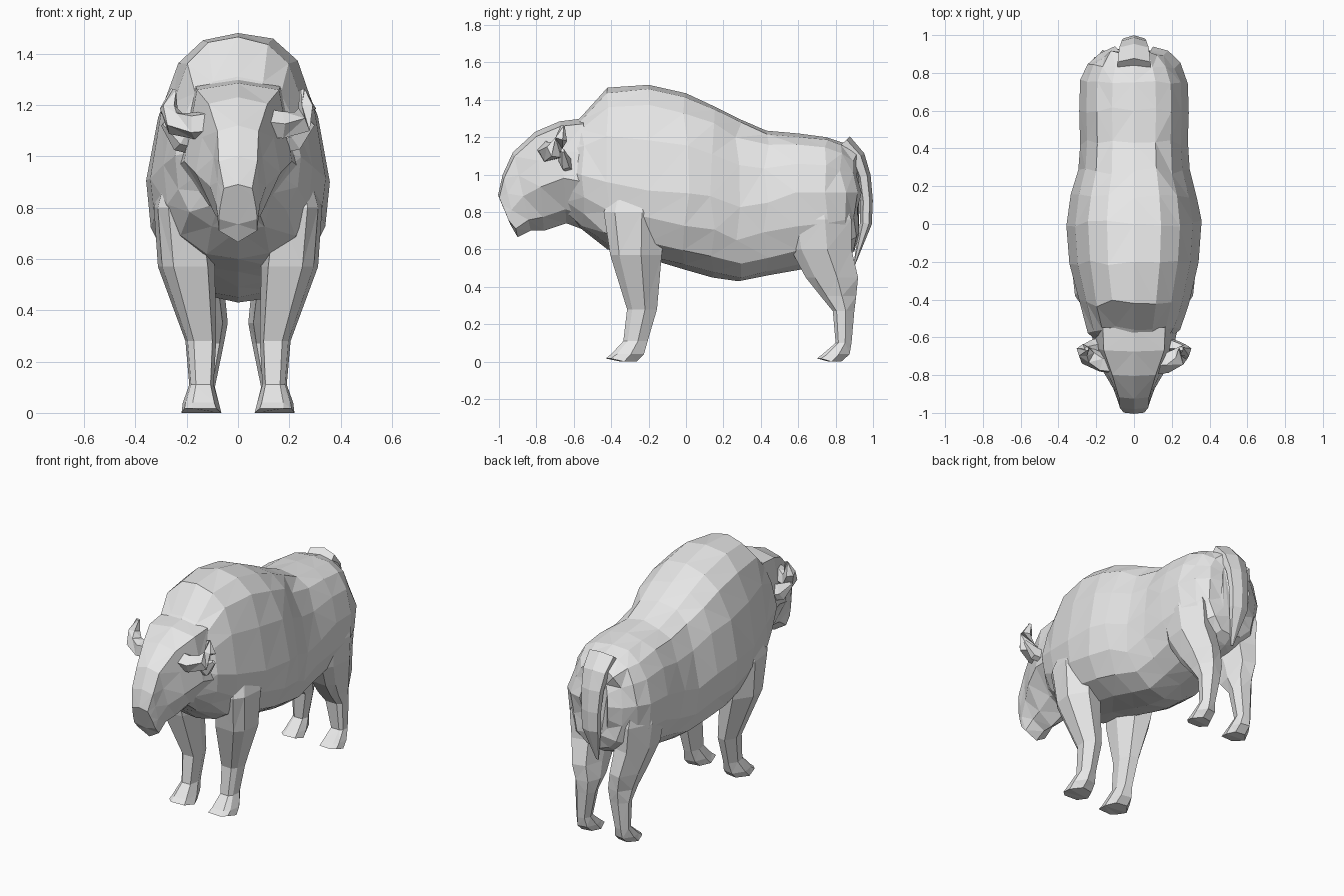
import bpy, bmesh, math, random
from mathutils import Vector

if "Cube" in bpy.data.objects:
    bpy.data.objects.remove(bpy.data.objects["Cube"])

random.seed(4)
grey = bpy.data.materials.new("light grey")
grey.diffuse_color = (0.8, 0.8, 0.8, 1)
grey.use_nodes = True
grey.node_tree.nodes["Principled BSDF"].inputs["Base Color"].default_value = grey.diffuse_color


def loft(name, rings, jitter=0.0):
    """Skin a list of equal-length rings into a closed, faceted object."""
    bm = bmesh.new()
    vs = [[bm.verts.new(p) for p in r] for r in rings]
    n = len(vs[0])
    for v in bm.verts:  # slight irregularity of the hand-cut facets, along the body only
        if abs(v.co.x) > 0.05:
            v.co.y += random.uniform(-jitter, jitter)
            v.co.z += random.uniform(-jitter, jitter) * 0.4
    for a, b in zip(vs, vs[1:]):
        for i in range(n):
            j = (i + 1) % n
            bm.faces.new((a[i], a[j], b[j], b[i]))
    bm.faces.new(vs[0])
    bm.faces.new(vs[-1])
    bmesh.ops.triangulate(bm, faces=bm.faces[:], quad_method='SHORT_EDGE')
    bmesh.ops.recalc_face_normals(bm, faces=bm.faces[:])
    me = bpy.data.meshes.new(name)
    bm.to_mesh(me)
    bm.free()
    me.materials.append(grey)
    ob = bpy.data.objects.new(name, me)
    bpy.context.collection.objects.link(ob)
    return ob


def mirrored(half):
    """Close a half outline (first and last point on x = 0) to a full ring."""
    return half + [Vector((-p.x, p.y, p.z)) for p in half[-2:0:-1]]


def tube(name, pts, radii, sides=5, flat=1.0, side=1):
    """Tapered tube along points; flat scales the local thickness."""
    pts = [Vector((p[0] * side, p[1], p[2])) for p in pts]
    rings = []
    for i, p in enumerate(pts):
        d = (pts[min(i + 1, len(pts) - 1)] - pts[max(i - 1, 0)]).normalized()
        u = d.cross(Vector((0, 1, 0.2)) if abs(d.x) > 0.1 else Vector((1, 0, 0))).normalized()
        w = d.cross(u).normalized()
        rings.append([p + radii[i] * (math.cos(a) * u + flat * math.sin(a) * w)
                      for a in (2 * math.pi * k / sides for k in range(sides))])
    return loft(name, rings)


# Body: humped shoulders, narrower loin, rounded rump
PROFILE = [(0, 1), (.40, .95), (.68, .80), (.87, .48), (1, 0),
           (.95, -.42), (.77, -.74), (.42, -.94), (0, -1)]
# y, bottom z, top z, half width, height of the widest point
BODY = [(-.64, .80, 1.24, .17, 1.02), (-.56, .71, 1.31, .245, 1.00),
        (-.42, .60, 1.465, .29, .96), (-.20, .55, 1.48, .342, .92),
        (0, .49, 1.435, .358, .90), (.14, .45, 1.37, .335, .88),
        (.28, .43, 1.30, .295, .82), (.43, .46, 1.235, .285, .85),
        (.60, .49, 1.22, .29, .90), (.75, .52, 1.20, .285, .90),
        (.84, .55, 1.17, .245, .90), (.90, .59, 1.12, .18, .90), (.925, .68, 1.06, .10, .90)]
loft("body", [mirrored([Vector((w * fx, y, zw + fz * ((zt - zw) if fz > 0 else (zw - zb))))
                        for fx, fz in PROFILE]) for y, zb, zt, w, zw in BODY], jitter=.018)

# Head: tilted sections from nape to muzzle
# top y, top z, bottom y, bottom z, half widths at top, middle, bottom
HEAD = [(-.55, 1.29, -.48, .68, .165, .24, .13), (-.67, 1.275, -.64, .74, .16, .21, .11),
        (-.80, 1.22, -.76, .70, .115, .165, .09), (-.92, 1.11, -.83, .70, .08, .11, .075),
        (-.975, .99, -.90, .665, .075, .085, .075), (-1.0, .88, -.94, .735, .055, .07, .075)]
rings = []
for yt, zt, yb, zb, wt, wm, wb in HEAD:
    t, b = Vector((0, yt, zt)), Vector((0, yb, zb))
    rings.append(mirrored([t + Vector((0, -.005, .01))] +
                          [t.lerp(b, f) + Vector((w, 0, 0))
                           for f, w in ((.03, wt), (.28, (wt + wm) / 2), (.55, wm), (.86, wb))] + [b]))
loft("head", rings)

# Legs: stacked sections  z, front y, back y, inner x, outer x
FRONT = [(1.0, -.34, -.12, .18, .27), (.80, -.44, -.10, .12, .328),
         (.57, -.405, -.13, .09, .312), (.28, -.315, -.155, .085, .205),
         (.11, -.335, -.205, .095, .19), (.04, -.40, -.225, .075, .215),
         (.005, -.43, -.265, .065, .22)]
HIND = [(.98, .60, .80, .12, .24), (.76, .53, .885, .06, .28),
        (.60, .56, .885, .05, .265), (.45, .64, .92, .05, .225),
        (.35, .72, .91, .04, .20), (.27, .785, .90, .055, .19),
        (.10, .80, .885, .09, .185), (.04, .73, .875, .075, .20),
        (.005, .70, .83, .07, .205)]
# Seven-sided outline, broad toward the front
LEG_SHAPE = [(-1, .45), (-.65, .85), (.2, 1), (1, .35), (.85, -.6), (0, -1), (-.95, -.75)]


def leg(name, sections, side):
    rings = []
    for z, y0, y1, x0, x1 in sections:
        cy, hy, cx, hx = (y0 + y1) / 2, (y1 - y0) / 2, (x0 + x1) / 2, (x1 - x0) / 2
        sole = z < .01  # toes slightly raised, heels on the ground
        rings.append([Vector((side * (cx + hx * sx), cy + hy * sy,
                              z + ((.012 if sy < -.5 else -.005) if sole else 0)))
                      for sy, sx in LEG_SHAPE])
    loft(name, rings)


for side, label in ((1, "right"), (-1, "left")):
    leg("front_leg_" + label, FRONT, side)
    leg("hind_leg_" + label, HIND, side)
    # Stout horn curving out and up
    tube("horn_" + label, [(.09, -.74, 1.13), (.17, -.735, 1.12), (.245, -.70, 1.13),
                           (.27, -.67, 1.19), (.25, -.66, 1.26)],
         [.06, .055, .05, .036, .012], side=side)
    # Ear below the horn
    tube("ear_" + label, [(.15, -.62, 1.05), (.22, -.65, 1.07), (.29, -.66, 1.13)],
         [.05, .055, .015], flat=.6, side=side)

# Tail: broad at the root, tapering to a hanging tip
tube("tail", [(0, .84, 1.17), (0, .915, 1.09), (0, .95, .99), (0, .965, .86), (0, .962, .74), (0, .90, .52)],
     [.05, .045, .038, .034, .032, .005], sides=6, flat=2.0)
